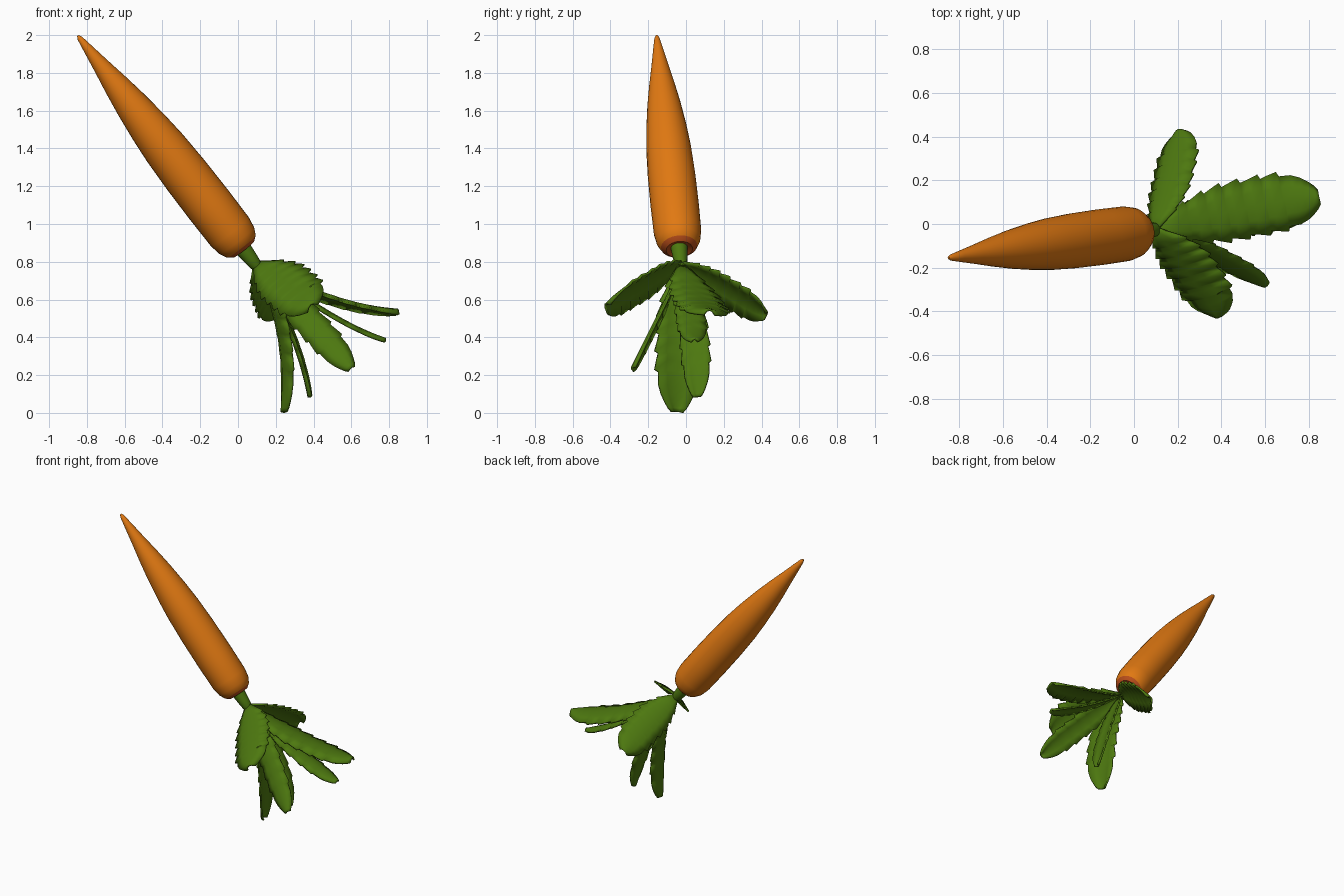
import bpy, bmesh, math
from mathutils import Vector
from mathutils.geometry import interpolate_bezier

if "Cube" in bpy.data.objects:
    bpy.data.objects.remove(bpy.data.objects["Cube"])


def material(name, rgb):
    m = bpy.data.materials.new(name)
    m.diffuse_color = (*rgb, 1)
    m.use_nodes = True
    m.node_tree.nodes["Principled BSDF"].inputs["Base Color"].default_value = m.diffuse_color
    return m


ORANGE = material("carrot orange", (0.75, 0.19, 0.006))
RUST = material("rust red", (0.48, 0.075, 0.01))
GREEN = material("leaf green", (0.075, 0.19, 0.005))

BASE = Vector((0.03, -0.035, 0.865))      # centre of the blunt end
TIP = Vector((-0.848, -0.155, 1.997))
AXIS = (TIP - BASE).normalized()
LENGTH = (TIP - BASE).length


def finish(name, bm, mats, angle=40):
    bmesh.ops.recalc_face_normals(bm, faces=bm.faces)
    mesh = bpy.data.meshes.new(name)
    bm.to_mesh(mesh)
    bm.free()
    for m in mats:
        mesh.materials.append(m)
    ob = bpy.data.objects.new(name, mesh)
    bpy.context.collection.objects.link(ob)
    bpy.ops.object.select_all(action='DESELECT')
    bpy.context.view_layer.objects.active = ob
    ob.select_set(True)
    bpy.ops.object.shade_smooth_by_angle(angle=math.radians(angle))
    return ob


def revolve(name, profile, mats, n=32, capped_mat_rows=0):
    """Turn (distance, radius) pairs around the carrot axis."""
    bm = bmesh.new()
    u = AXIS.cross(Vector((0, 1, 0))).normalized()
    v = AXIS.cross(u)
    rings = []
    for s, r in profile:
        c = BASE + AXIS * s
        rings.append([bm.verts.new(c + (u * math.cos(a) + v * math.sin(a)) * r)
                      for a in (2 * math.pi * i / n for i in range(n))])
    for k, (a, b) in enumerate(zip(rings, rings[1:])):
        for i in range(n):
            j = (i + 1) % n
            f = bm.faces.new((a[i], a[j], b[j], b[i]))
            f.material_index = 1 if k < capped_mat_rows else 0
    f = bm.faces.new(rings[0])
    f.material_index = 1 if capped_mat_rows else 0
    bm.faces.new(rings[-1])
    return finish(name, bm, mats)


# Root with a rust coloured blunt end
revolve("carrot_root", [(0.012, 0.04), (0, 0.07), (0.02, 0.096), (0.06, 0.116),
                        (0.12, 0.126), (0.3, 0.128), (0.5, 0.126), (0.68, 0.119),
                        (0.82, 0.107), (0.97, 0.089), (1.1, 0.069), (1.23, 0.046),
                        (1.35, 0.026), (1.42, 0.014), (LENGTH, 0.005)],
        [ORANGE, RUST], capped_mat_rows=2)

# Short stem joining root and leaves
revolve("stem", [(0.03, 0.047), (-0.02, 0.042), (-0.06, 0.038), (-0.1, 0.033), (-0.14, 0.018)],
        [GREEN], n=16)

ROOT = Vector((0.095, -0.025, 0.79))      # where all leaves meet


def leaf(name, h0, h1, tip, half, teeth=6):
    """Toothed, slightly arched blade along a bezier path."""
    tip = Vector(tip)
    path = interpolate_bezier(ROOT, Vector(h0), Vector(h1), tip, 101)
    side = AXIS.cross(tip - ROOT).normalized()
    # rows: (position, edge factor); each tooth widens and then steps back in
    rows = [(0.0, 1.0)]
    for k in range(1, teeth + 1):
        u = 0.1 + 0.68 * k / teeth
        rows += [(u - 0.06, 0.98), (u, 1.09), (u + 0.01, 0.92)]
    rows += [(0.86, 1.0), (0.91, 1.0), (0.95, 0.97), (0.98, 1.0), (1.0, 1.0)]
    bm = bmesh.new()
    strips = []
    for u, factor in rows:
        i = min(100, round(u * 100))
        p = path[i]
        tangent = path[min(100, i + 1)] - path[max(0, i - 1)]
        up = tangent.cross(side).normalized()
        if up.dot(AXIS) < 0:
            up = -up
        grow = min(1, 0.14 + 0.86 * math.sin(min(1, u / 0.5) * math.pi / 2))
        taper = 1 if u < 0.72 else math.sqrt(max(0.06, 1 - ((u - 0.72) / 0.285) ** 2))
        w = half * grow * taper * factor
        strips.append([bm.verts.new(p + side * w * t + up * 0.22 * half * grow * (0.4 - t * t))
                       for t in (-1, -0.5, 0, 0.5, 1)])
    for a, b in zip(strips, strips[1:]):
        for i in range(4):
            bm.faces.new((a[i], a[i + 1], b[i + 1], b[i]))
    ob = finish(name, bm, [GREEN])
    mod = ob.modifiers.new("thickness", 'SOLIDIFY')
    mod.thickness = 0.012
    mod.offset = 0


# Outer leaves, one to each side of the axis
leaf("outer_leaf_back", (0.14, 0.1, 0.72), (0.19, 0.28, 0.62), (0.21, 0.425, 0.52), 0.115)
leaf("outer_leaf_front", (0.2, -0.12, 0.74), (0.3, -0.28, 0.65), (0.39, -0.42, 0.565), 0.14)
leaf("outer_leaf_right", (0.33, 0.03, 0.65), (0.6, 0.1, 0.55), (0.845, 0.125, 0.535), 0.13)
leaf("outer_leaf_low", (0.2, -0.03, 0.6), (0.28, -0.05, 0.35), (0.24, -0.05, 0.005), 0.118)

# Narrower inner leaves
leaf("inner_leaf_right", (0.3, 0.01, 0.64), (0.55, 0.03, 0.46), (0.78, 0.045, 0.385), 0.075)
leaf("inner_leaf_front", (0.25, -0.08, 0.62), (0.42, -0.18, 0.44), (0.6, -0.28, 0.235), 0.08)
leaf("inner_leaf_low", (0.2, 0.02, 0.62), (0.33, 0.06, 0.36), (0.38, 0.06, 0.085), 0.075)
